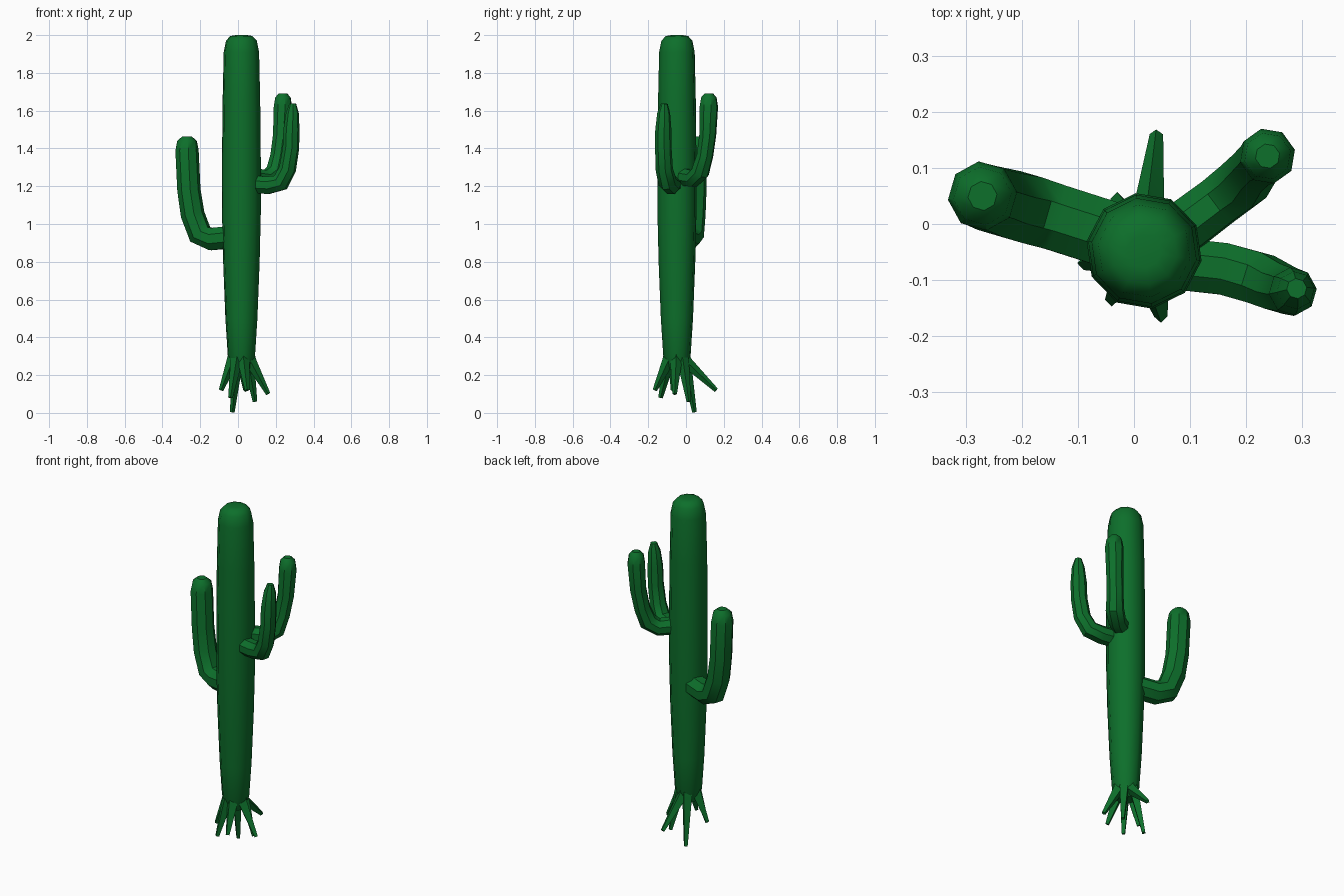
import bpy, bmesh, math
from mathutils import Vector

if "Cube" in bpy.data.objects:
    bpy.data.objects.remove(bpy.data.objects["Cube"])

green = bpy.data.materials.new("cactus_green")
green.diffuse_color = (0.004, 0.16, 0.024, 1)
green.use_nodes = True
green.node_tree.nodes["Principled BSDF"].inputs["Base Color"].default_value = green.diffuse_color


def tube(name, rings, sides, angle=40, twist=0.0):
    """Loft rings of (x, y, z, radius) along a path, with capped ends."""
    pts = [Vector(r[:3]) for r in rings]
    bm = bmesh.new()
    loops, u, prev = [], None, None
    for i, p in enumerate(pts):
        t = (pts[min(i + 1, len(pts) - 1)] - pts[max(i - 1, 0)]).normalized()
        if u is None:
            u = t.orthogonal().normalized()
        else:
            u = prev.rotation_difference(t) @ u
        v, prev = t.cross(u), t
        loop = []
        for k in range(sides):
            a = twist + 2 * math.pi * k / sides
            loop.append(bm.verts.new(p + rings[i][3] * (u * math.cos(a) + v * math.sin(a))))
        loops.append(loop)
    for a, b in zip(loops, loops[1:]):
        for k in range(sides):
            n = (k + 1) % sides
            bm.faces.new((a[k], a[n], b[n], b[k]))
    bm.faces.new(loops[0][::-1])
    bm.faces.new(loops[-1])
    bmesh.ops.recalc_face_normals(bm, faces=bm.faces)
    me = bpy.data.meshes.new(name)
    bm.to_mesh(me)
    bm.free()
    ob = bpy.data.objects.new(name, me)
    bpy.context.collection.objects.link(ob)
    me.materials.append(green)
    bpy.ops.object.select_all(action='DESELECT')
    ob.select_set(True)
    bpy.context.view_layer.objects.active = ob
    bpy.ops.object.shade_smooth_by_angle(angle=math.radians(angle))
    return ob


# Trunk: slightly swollen in the middle, domed top
CX, CY = 0.018, -0.048
profile = [(0.23, 0.045), (0.30, 0.073), (0.50, 0.086), (0.80, 0.098), (1.05, 0.104),
           (1.35, 0.104), (1.65, 0.101), (1.91, 0.095), (1.97, 0.083), (1.995, 0.060), (2.0, 0.03)]
tube("trunk", [(CX, CY, z, r) for z, r in profile], 10, twist=0.3)

# Arms: reach outward, bend up and end in a rounded tip
arms = {
    "left_arm": [(-0.04, -0.02, 0.93, 0.064), (-0.14, 0.012, 0.92, 0.064), (-0.20, 0.03, 0.945, 0.066),
                 (-0.24, 0.04, 1.05, 0.064), (-0.26, 0.047, 1.18, 0.062), (-0.27, 0.05, 1.39, 0.062),
                 (-0.27, 0.05, 1.44, 0.052), (-0.27, 0.05, 1.463, 0.026)],
    "right_back_arm": [(0.07, -0.02, 1.25, 0.050), (0.15, 0.04, 1.24, 0.048), (0.195, 0.075, 1.275, 0.050),
                       (0.215, 0.10, 1.36, 0.045), (0.23, 0.115, 1.47, 0.046), (0.238, 0.121, 1.62, 0.050),
                       (0.238, 0.121, 1.67, 0.042), (0.238, 0.121, 1.692, 0.022)],
    "right_front_arm": [(0.07, -0.07, 1.21, 0.050), (0.16, -0.08, 1.205, 0.050), (0.225, -0.098, 1.22, 0.050),
                        (0.262, -0.115, 1.29, 0.046), (0.28, -0.12, 1.40, 0.044), (0.283, -0.12, 1.50, 0.043),
                        (0.288, -0.118, 1.59, 0.034), (0.290, -0.115, 1.637, 0.018)],
}
for name, rings in arms.items():
    tube(name, rings, 8, twist=math.pi / 8)

# Roots: tapered prongs splaying from the trunk base
tips = [(0.04, 0.16, 0.12), (0.048, -0.165, 0.12), (-0.03, 0.045, 0.004), (-0.09, -0.07, 0.12),
        (-0.04, -0.135, 0.08), (0.16, -0.06, 0.10), (0.09, 0.015, 0.06)]
for i, (x, y, z) in enumerate(tips):
    d = Vector((x - CX, y - CY, 0)).normalized()
    top = Vector((CX, CY, 0.33)) + d * 0.035
    mid = Vector((CX, CY, 0.27)) + d * 0.050
    tube(f"root_{i + 1}", [(*top, 0.030), (*mid, 0.031), (x, y, z, 0.012)], 4, 30, math.pi / 4)
